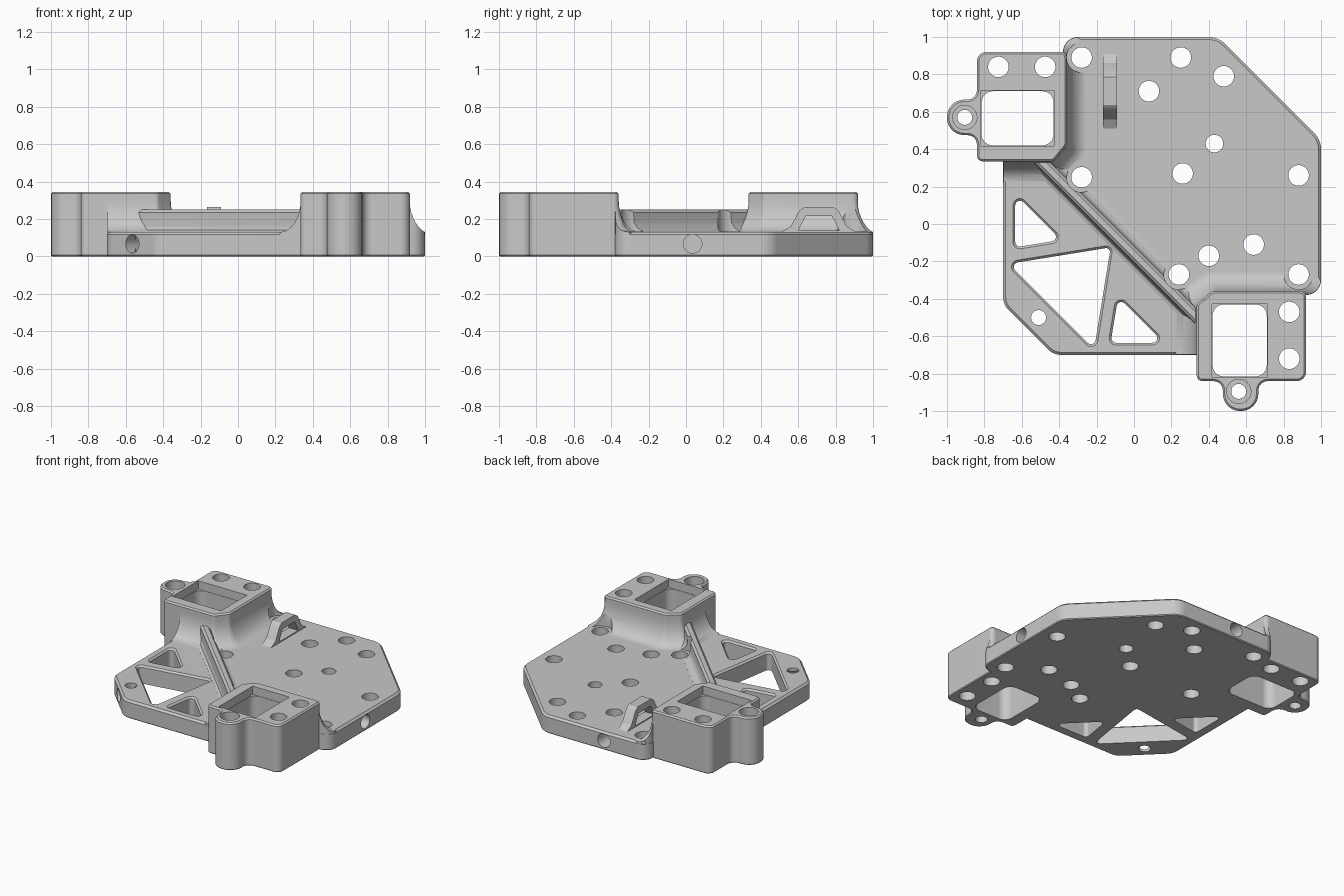
import bpy, bmesh
from math import sin, cos, tan, pi, radians, sqrt
from mathutils import Vector, Matrix

if "Cube" in bpy.data.objects:
    bpy.data.objects.remove(bpy.data.objects["Cube"])

grey = bpy.data.materials.new("plain_grey")
grey.use_nodes = True
grey.diffuse_color = (0.58, 0.58, 0.58, 1)
grey.node_tree.nodes["Principled BSDF"].inputs["Base Color"].default_value = grey.diffuse_color

THICK, TOP = 0.13, 0.345


def rounded(corners, steps=6):
    """Outline from (x, y, radius) corners, convex or concave."""
    out = []
    for i, (x, y, r) in enumerate(corners):
        p = Vector((x, y))
        if r == 0:
            out.append(p)
            continue
        a = (Vector(corners[i - 1][:2]) - p).normalized()
        b = (Vector(corners[(i + 1) % len(corners)][:2]) - p).normalized()
        half = a.angle(b) / 2
        centre = p + (a + b).normalized() * (r / sin(half))
        start = p + a * (r / tan(half)) - centre
        sweep = pi - 2 * half
        if a.x * b.y - a.y * b.x > 0:
            sweep = -sweep
        for k in range(steps + 1):
            t = sweep * k / steps
            out.append(centre + Vector((start.x * cos(t) - start.y * sin(t),
                                        start.x * sin(t) + start.y * cos(t))))
    return out


def offset(pts, d):
    """Push a counter-clockwise outline outwards by d."""
    out = []
    for i, p in enumerate(pts):
        e1 = (p - pts[i - 1]).normalized()
        e2 = (pts[(i + 1) % len(pts)] - p).normalized()
        n1, n2 = Vector((e1.y, -e1.x)), Vector((e2.y, -e2.x))
        out.append(p + (n1 + n2) * (d / (1 + n1.dot(n2))))
    return out


def swap(corners):
    """Mirror an outline across the x = y diagonal, keeping its winding."""
    return [(c[1], c[0], *c[2:]) for c in reversed(corners)]


def finish(name, bm):
    mesh = bpy.data.meshes.new(name)
    bm.to_mesh(mesh)
    bm.free()
    mesh.materials.append(grey)
    ob = bpy.data.objects.new(name, mesh)
    bpy.context.collection.objects.link(ob)
    return ob


def loft(name, rings):
    """Closed solid through equally long rings of 3D points."""
    bm = bmesh.new()
    rows = [[bm.verts.new(p) for p in ring] for ring in rings]
    n = len(rows[0])
    for lo, hi in zip(rows, rows[1:]):
        for i in range(n):
            j = (i + 1) % n
            bm.faces.new((lo[i], lo[j], hi[j], hi[i]))
    bm.faces.new(rows[0][::-1])
    bm.faces.new(rows[-1])
    bmesh.ops.recalc_face_normals(bm, faces=bm.faces)
    if bm.calc_volume(signed=True) < 0:
        bmesh.ops.reverse_faces(bm, faces=bm.faces)
    return finish(name, bm)


def stack(name, pts, layers):
    """Solid from one outline at several (offset, height) layers."""
    return loft(name, [[(p.x, p.y, z) for p in offset(pts, d)] for d, z in layers])


def drills(name, spots, r, z0, z1):
    bm = bmesh.new()
    for x, y in spots:
        bmesh.ops.create_cone(bm, cap_ends=True, segments=32, radius1=r, radius2=r, depth=z1 - z0,
                              matrix=Matrix.Translation((x, y, (z0 + z1) / 2)))
    return finish(name, bm)


def volume(mesh):
    bm = bmesh.new()
    bm.from_mesh(mesh)
    result = bm.calc_volume(signed=True)
    bm.free()
    return result


def combine(target, other, op):
    """Boolean that tries each solver until the volume is plausible."""
    before = volume(target.data)
    low, high = {"UNION": (1, 3), "DIFFERENCE": (.6, 1), "INTERSECT": (.05, 1)}[op]
    for solver in ("EXACT", "MANIFOLD", "FLOAT"):
        mod = target.modifiers.new(op, "BOOLEAN")
        mod.object, mod.operation, mod.solver = other, op, solver
        bpy.context.view_layer.update()
        graph = bpy.context.evaluated_depsgraph_get()
        mesh = bpy.data.meshes.new_from_object(target.evaluated_get(graph), depsgraph=graph)
        target.modifiers.remove(mod)
        if low * .999 < volume(mesh) / before < high * 1.001:
            target.data = mesh
            break
    bpy.data.objects.remove(other)


# Base plate with chamfered corners
plate_outline = rounded([
    (-.70, .36, 0), (-.70, -.43, .1), (-.43, -.70, .1), (.36, -.70, 0), (.9, -.38, 0),
    (1, -.38, .08), (1, .45, .12), (.45, 1, .12), (-.38, 1, .08), (-.38, .9, 0)])
body = stack("mounting_plate", plate_outline,
             [(-.006, 0), (0, .006), (0, THICK - .014), (-.014, THICK)])

# Towers with screw ears, and the concave flares at their feet
tower = [(-.36, .92, .03), (-.84, .92, .05), (-.84, .665, .05), (-1, .665, .092),
         (-1, .475, .092), (-.84, .475, .05), (-.84, .335, .03), (-.43, .335, .03), (-.36, .42, .03)]
core = tower[:2] + tower[6:]
curve = [(.11 * (1 - cos(a)), .30 - .17 * sin(a)) for a in [pi / 2 * k / 8 for k in range(9)]]
for flip in (False, True):
    full, foot = (swap(tower), swap(core)) if flip else (tower, core)
    flare = stack("flare", rounded(foot), [(.11, .05)] + curve[::-1])
    combine(flare, stack("trim", plate_outline, [(-.001, .03), (-.001, .4)]), "INTERSECT")
    combine(body, flare, "UNION")
    combine(body, stack("tower", rounded(full), [(-.006, 0), (0, .006), (0, TOP - .01), (-.01, TOP)]), "UNION")

# Diagonal stiffening rib between the towers
rib = [(-.175, .06), (-.03, .06), (-.03, THICK + .001), (-.05, .136), (-.07, .152), (-.082, .18), (-.085, .235),
       (-.10, .25), (-.13, .25), (-.145, .235), (-.148, .16), (-.158, .14), (-.175, THICK + .001)]
combine(body, loft("rib", [[((u + v) / sqrt(2), (u - v) / sqrt(2), z) for u, z in rib]
                           for v in (-.66, .66)]), "UNION")

# Lightening windows in the front corner, with softened top edges
side_window = [(-.635, .16, .025), (-.635, -.125, .025), (-.39, -.085, .025)]
main_window = [(-.67, -.213, .025), (-.213, -.67, .025), (-.125, -.125, .02)]
for corners in (side_window, swap(side_window), main_window):
    combine(body, stack("window", rounded(corners),
                        [(0, -.1), (0, THICK - .012), (.024, THICK + .012)]), "DIFFERENCE")

# Tower pockets: square recess above a rounded opening
pocket = [(-.815, .42), (-.43, .42), (-.43, .71), (-.815, .71)]
for flip in (False, True):
    for r, grow, z0, z1 in ((.06, 0, -.1, .4), (0, .003, TOP - .06, .41)):
        corners = [(x, y, r) for x, y in pocket]
        corners = swap(corners) if flip else corners
        combine(body, stack("pocket", rounded(corners), [(grow, z0), (grow, z1)]), "DIFFERENCE")

# Vertical holes
ears = [(-.905, .57), (.56, -.895)]
seats = [(-.28, .89), (-.28, .25), (.24, -.27), (.88, -.27)]
holes = [(.25, .89), (.48, .79), (.08, .71), (.26, .27), (.88, .26), (.64, -.11), (.40, -.17),
         (-.725, .84), (-.475, .84), (.83, -.47), (.83, -.72)]
for spots, r, z0, z1 in ((seats, .08, THICK + .002, .5), (ears, .065, .27, .5), (seats + holes, .055, -.1, .6),
                         (ears + [(-.51, -.5)], .04, -.1, .6), ([(.43, .43)], .047, -.1, .6)):
    combine(body, drills("drill", spots, r, z0, z1), "DIFFERENCE")

# Horizontal holes in the edges
for x, y, turn in ((1, .035, 0), (-.04, 1, 90), (-.57, -.57, 45)):
    bore = drills("bore", [(0, 0)], .05, -.15, .15)
    bore.data.transform(Matrix.Translation((x, y, .067)) @ Matrix.Rotation(radians(turn), 4, "Z")
                        @ Matrix.Rotation(pi / 2, 4, "Y"))
    combine(body, bore, "DIFFERENCE")

# Cable loop standing on the plate
def bar(name, half, x0, x1):
    profile = half + [(-y, z) for y, z in reversed(half)]
    return loft(name, [[(x, .71 + y, z) for y, z in profile] for x in (x0, x1)])


cable_loop = bar("cable_loop", [(.2, .11), (.2, THICK), (.15, .16), (.105, .245), (.075, .265)], -.165, -.09)
combine(cable_loop, bar("loop_gap", [(.11, THICK + .008), (.07, .215)], -.3, 0), "DIFFERENCE")

# Smooth curved walls, keep flats crisp
for ob in (body, cable_loop):
    bpy.ops.object.select_all(action="DESELECT")
    ob.select_set(True)
    bpy.context.view_layer.objects.active = ob
    bpy.ops.object.shade_smooth_by_angle(angle=radians(30))
    ob.modifiers.new("flat_shading", "WEIGHTED_NORMAL").keep_sharp = True
